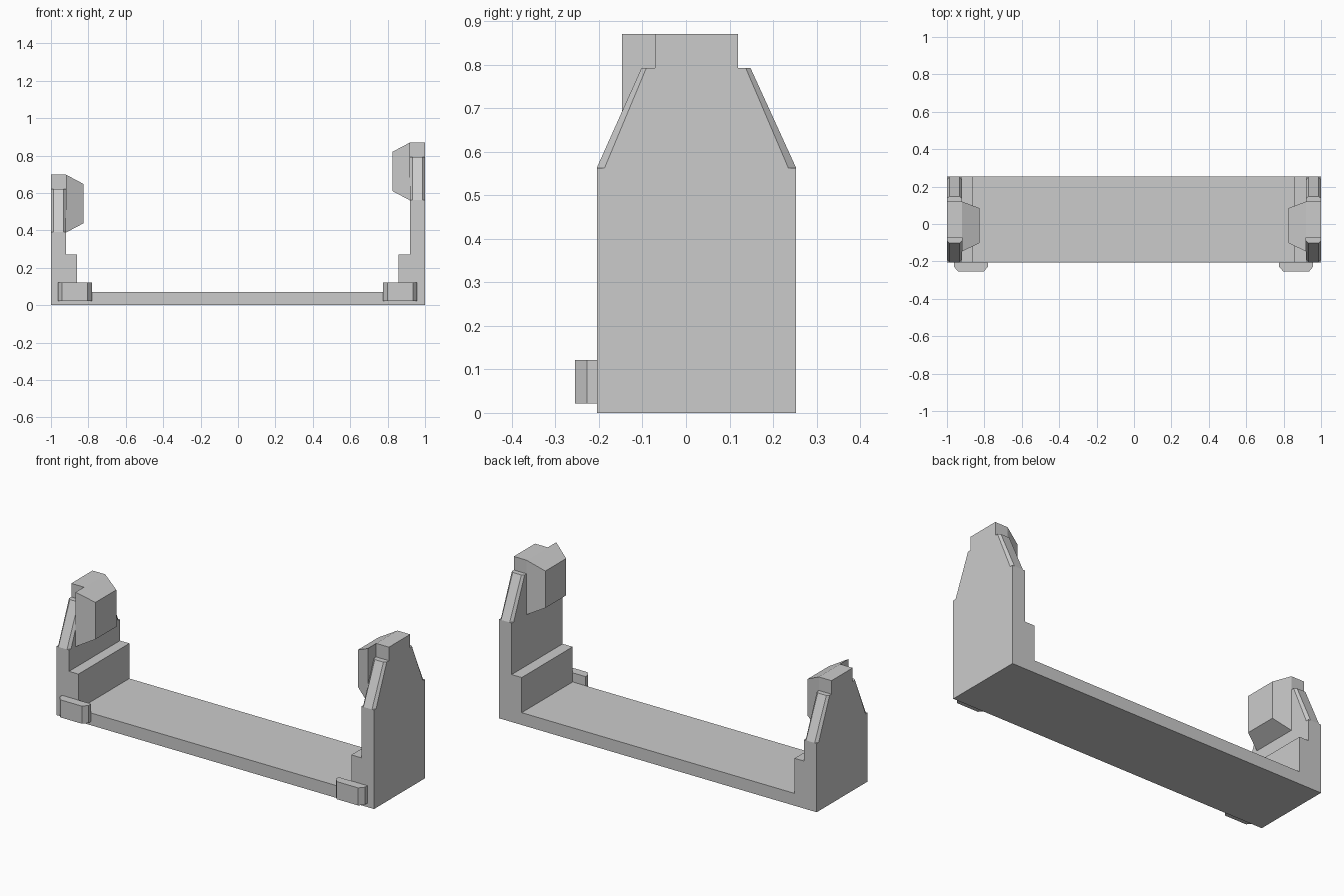
import bpy
import bmesh

cube = bpy.data.objects.get("Cube")
if cube:
    bpy.data.objects.remove(cube, do_unlink=True)

GREY = (0.6, 0.6, 0.6, 1.0)
grey = bpy.data.materials.new("plain grey")
grey.use_nodes = True
grey.diffuse_color = GREY
grey.node_tree.nodes["Principled BSDF"].inputs["Base Color"].default_value = GREY

FRONT, BACK = -0.205, 0.253
WALL = 0.92          # inner face of the end walls


def loft(name, rings):
    """Closed solid through rings of matching points."""
    bm = bmesh.new()
    loops = [[bm.verts.new(p) for p in ring] for ring in rings]
    n = len(loops[0])
    for a, b in zip(loops, loops[1:]):
        for i in range(n):
            j = (i + 1) % n
            bm.faces.new((a[i], a[j], b[j], b[i]))
    bm.faces.new(loops[0])
    bm.faces.new(loops[-1])
    bmesh.ops.recalc_face_normals(bm, faces=bm.faces)
    mesh = bpy.data.meshes.new(name)
    bm.to_mesh(mesh)
    bm.free()
    mesh.materials.append(grey)
    obj = bpy.data.objects.new(name, mesh)
    bpy.context.collection.objects.link(obj)
    return obj


def along_y(name, profile):
    """Extrude an x-z profile over the full depth."""
    return loft(name, [[(x, y, z) for x, z in profile] for y in (FRONT, BACK)])


def block(name, x, y, z):
    return loft(name, [[(x[0], y[0], h), (x[1], y[0], h),
                        (x[1], y[1], h), (x[0], y[1], h)] for h in z])


def chamfered_ring(side, y0, y1, z, inset):
    """Wall section with its four upright corners cut off."""
    c = 0.013
    pts = [(WALL, y0 + inset), (WALL + c, y0), (1 - c, y0), (1, y0 + inset),
           (1, y1 - inset), (1 - c, y1), (WALL + c, y1), (WALL, y1 - inset)]
    return [(side * x, y, z) for x, y in pts]


def end_wall(label, side, top, step_x, tab):
    shoulder, neck = top - 0.307, top - 0.077
    # Upright with an inner step at its foot
    along_y(label + "_wall", [(side * x, z) for x, z in (
        (1, 0), (1, shoulder), (WALL, shoulder), (WALL, 0.27),
        (step_x, 0.27), (step_x, 0))])
    # Tapered upper wall with chamfered sloping edges
    loft(label + "_tapered_wall", [
        chamfered_ring(side, FRONT, BACK, shoulder, 0.018),
        chamfered_ring(side, -0.102, 0.148, neck, 0.011)])
    # Top of the wall and the tapered pad facing inward
    block(label + "_wall_top", (side * WALL, side), (-0.071, 0.12), (top - 0.11, top))
    loft(label + "_clamp_pad", [
        [(side * x, y0, z0), (side * x, y1, z0), (side * x, y1, z1), (side * x, y0, z1)]
        for x, y0, y1, z0, z1 in (
            (WALL, -0.147, 0.12, top - 0.31, top),
            (0.826, -0.102, 0.085, top - 0.26, top - 0.05))])
    # Front tab with cut outer corners
    a, b = tab
    c = 0.023
    outline = [(a, FRONT), (a, -0.228), (a + c, -0.255),
               (b - c, -0.255), (b, -0.228), (b, FRONT)]
    loft(label + "_front_tab", [[(x, y, z) for x, y in outline] for z in (0.022, 0.122)])


# Floor between the two end walls
block("base_plate", (-0.9, 0.9), (FRONT, BACK), (0, 0.07))
end_wall("left", 1, 0.87, 0.857, (0.776, 0.958))
end_wall("right", -1, 0.698, 0.861, (-0.963, -0.781))
